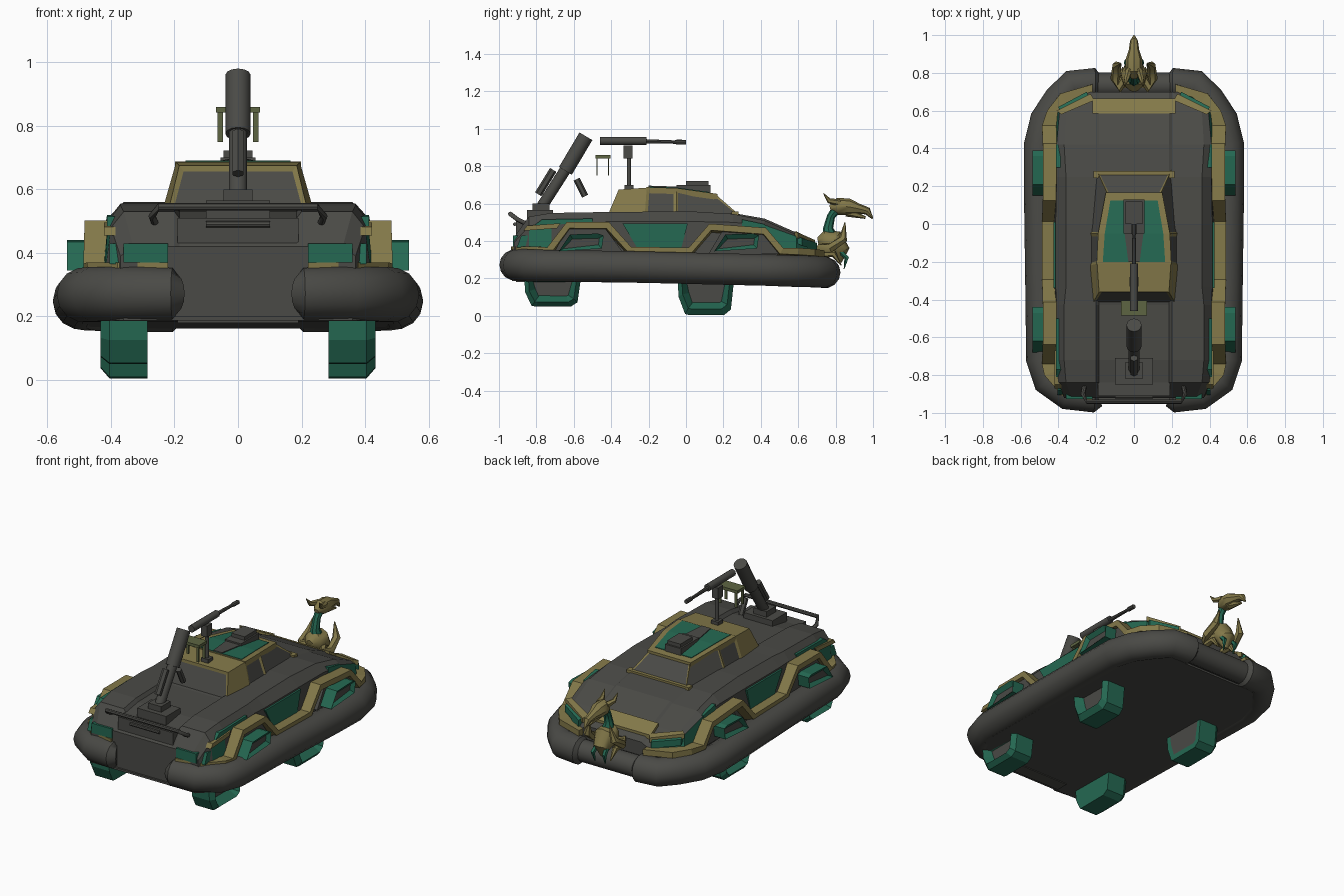
import bpy, bmesh, math
from mathutils import Vector


def material(name, rgb):
    m = bpy.data.materials.new(name)
    m.diffuse_color = (*rgb, 1)
    return m


GREY = material("dark grey", (0.068, 0.068, 0.061))
TAN = material("sand tan", (0.228, 0.190, 0.067))
GREEN = material("deep green", (0.018, 0.140, 0.085))
OLIVE = material("olive", (0.110, 0.130, 0.055))


def make(name, verts, faces, mats, smooth=False, mirror=False):
    me = bpy.data.meshes.new(name)
    me.from_pydata([tuple(v) for v in verts], [], faces)
    bm = bmesh.new()
    bm.from_mesh(me)
    bmesh.ops.recalc_face_normals(bm, faces=bm.faces)
    bm.to_mesh(me)
    bm.free()
    for m in mats:
        me.materials.append(m)
    ob = bpy.data.objects.new(name, me)
    bpy.context.collection.objects.link(ob)
    if smooth:
        bpy.ops.object.select_all(action='DESELECT')
        ob.select_set(True)
        bpy.context.view_layer.objects.active = ob
        bpy.ops.object.shade_smooth_by_angle(angle=math.radians(40))
    if mirror:
        ob.modifiers.new("mirror", 'MIRROR')
    return ob


def loft(name, rings, *mats, **kw):
    """Join equal rings of points and cap both ends."""
    n, k = len(rings[0]), len(rings)
    faces = [(i * n + j, i * n + (j + 1) % n, (i + 1) * n + (j + 1) % n, (i + 1) * n + j)
             for i in range(k - 1) for j in range(n)]
    faces += [tuple(range(n)), tuple(range((k - 1) * n, k * n))]
    return make(name, [p for r in rings for p in r], faces, mats, **kw)


def box(name, x, y, z, mat, **kw):
    ring = [(x[0], y[0]), (x[1], y[0]), (x[1], y[1]), (x[0], y[1])]
    return loft(name, [[(a, b, c) for a, b in ring] for c in z], mat, **kw)


def slab(name, poly, x0, x1, *mats, **kw):
    """Side outline in (y, z) extruded along x."""
    return loft(name, [[(x, y, z) for y, z in poly] for x in (x0, x1)], *mats, **kw)


def plate(name, spine, low, high, mat):
    """Symmetric plate following (half width, y, z) stations."""
    return loft(name, [[(-x, y, z + low), (x, y, z + low), (x, y, z + high), (-x, y, z + high)]
                       for x, y, z in spine], mat)


def tube(name, path, radii, mat, n=10, ref=(0, 0, 1), **kw):
    """Sweep a circle along a path; radii may be one value or one per point."""
    pts = [Vector(p) for p in path]
    if not isinstance(radii, (list, tuple)):
        radii = [radii] * len(pts)
    rings = []
    for i, p in enumerate(pts):
        t = (pts[min(i + 1, len(pts) - 1)] - pts[max(i - 1, 0)]).normalized()
        s = t.cross(Vector(ref)).normalized()
        u = s.cross(t)
        rings.append([p + radii[i] * (s * math.cos(a) + u * math.sin(a))
                      for a in (2 * math.pi * j / n for j in range(n))])
    return loft(name, rings, mat, smooth=True, **kw)


def inset(ob, pick, thickness, depth):
    """Inset the faces chosen by pick(face) -> material index or None."""
    bm = bmesh.new()
    bm.from_mesh(ob.data)
    for f in list(bm.faces):
        idx = pick(f)
        if idx is not None:
            bmesh.ops.inset_individual(bm, faces=[f], thickness=thickness, depth=depth)
            f.material_index = idx
    bm.to_mesh(ob.data)
    bm.free()


X = (1, 0, 0)

# Inflated skirt, rear lobe round the nose to the other rear lobe
half = [(0.195, -0.91, 0.272, 0.06), (0.205, -0.915, 0.272, 0.083), (0.35, -0.897, 0.272, 0.087),
        (0.45, -0.825, 0.27, 0.088), (0.485, -0.72, 0.268, 0.086), (0.49, -0.3, 0.262, 0.086),
        (0.497, 0.2, 0.25, 0.086), (0.497, 0.42, 0.245, 0.086), (0.465, 0.55, 0.24, 0.086),
        (0.395, 0.655, 0.237, 0.086), (0.325, 0.733, 0.234, 0.084), (0.205, 0.742, 0.232, 0.084),
        (0.19, 0.735, 0.232, 0.066), (0.08, 0.735, 0.232, 0.066)]
full = half + [(-x, y, z, r) for x, y, z, r in reversed(half)]
tube("skirt", [p[:3] for p in full], [p[3] for p in full], GREY, n=14)

# Floor under the skirt
plate("floor", [(0.36, -0.93, 0.187), (0.46, -0.83, 0.185), (0.49, -0.7, 0.183), (0.49, 0.45, 0.167),
                (0.40, 0.62, 0.164), (0.30, 0.70, 0.162)], 0, 0.012, GREY)

# Hull: (y, centre z, deck z, deck x, shoulder z, shoulder x, base x)
stations = [(-0.92, 0.42, 0.42, 0.33, 0.39, 0.37, 0.37), (-0.84, 0.51, 0.53, 0.36, 0.48, 0.40, 0.42),
            (-0.72, 0.53, 0.55, 0.37, 0.50, 0.41, 0.425), (-0.43, 0.535, 0.555, 0.37, 0.505, 0.41, 0.425),
            (-0.33, 0.55, 0.555, 0.36, 0.505, 0.415, 0.425), (0.0, 0.56, 0.56, 0.36, 0.505, 0.415, 0.425),
            (0.25, 0.55, 0.545, 0.36, 0.50, 0.41, 0.425), (0.42, 0.52, 0.51, 0.37, 0.485, 0.41, 0.425),
            (0.59, 0.445, 0.435, 0.36, 0.425, 0.395, 0.41), (0.70, 0.37, 0.36, 0.20, 0.34, 0.25, 0.28)]
rings = []
for y, zc, zt, xd, zs, xs, xb in stations:
    r = [(0, zc), (0.185, zc), (0.2, zt), (xd, zt), (xs, zs), (xb, 0.33), (xb, 0.2)]
    r += [(-x, z) for x, z in reversed(r[1:])]
    rings.append([(x, y, z) for x, z in r])
hull = loft("hull", rings, GREY, GREEN)
for f in hull.data.polygons:
    c = f.center
    side = abs(c.x) > 0.3 and 0.34 < c.z < 0.46 and abs(f.normal.z) < 0.6
    if side and (c.y > 0.4 or -0.84 < c.y < -0.72):
        f.material_index = 1

# Green panels on the flanks and a sand bar on the rear shoulder
slab("flank_panel", [(-0.34, 0.495), (-0.25, 0.345), (-0.03, 0.345), (0.01, 0.495)], 0.40, 0.427, GREEN, mirror=True)
slab("fore_panel", [(0.30, 0.47), (0.30, 0.515), (0.42, 0.49), (0.42, 0.45)], 0.39, 0.414, GREEN, mirror=True)
slab("aft_panel", [(-0.81, 0.485), (-0.50, 0.495), (-0.50, 0.52), (-0.77, 0.515)], 0.385, 0.412, GREEN, mirror=True)
slab("aft_bar", [(-0.87, 0.455), (-0.69, 0.468), (-0.67, 0.495), (-0.85, 0.482)], 0.385, 0.422, TAN, mirror=True)
slab("aft_corner", [(-0.905, 0.365), (-0.84, 0.365), (-0.84, 0.43), (-0.88, 0.43)], 0.35, 0.405, GREEN, mirror=True)

# Sand trim rail with two raised arches: (x, y, z, inward x, inward y)
trim = [(0.22, -0.935, 0.35, 0, 1), (0.38, -0.91, 0.35, -0.4, 0.9), (0.475, -0.80, 0.35, -0.9, 0.3),
        (0.487, -0.73, 0.35, -1, 0), (0.483, -0.63, 0.483, -1, 0), (0.483, -0.42, 0.483, -1, 0),
        (0.487, -0.30, 0.35, -1, 0), (0.487, 0.02, 0.345, -1, 0), (0.483, 0.13, 0.473, -1, 0),
        (0.483, 0.42, 0.452, -1, 0), (0.487, 0.51, 0.345, -1, 0), (0.46, 0.60, 0.343, -0.9, -0.4),
        (0.39, 0.69, 0.337, -0.6, -0.8), (0.22, 0.74, 0.33, 0, -1)]
rings = []
for i, (x, y, z, ix, iy) in enumerate(trim):
    p, inn = Vector((x, y, z)), Vector((ix, iy, 0)).normalized()
    t = Vector(trim[min(i + 1, 13)][:3]) - Vector(trim[max(i - 1, 0)][:3])
    up = inn.cross(t).normalized() * 0.02
    inn *= 0.075
    rings.append([p + up * 0.8, p - up, p - up + inn, p + up * 1.5 + inn])
loft("trim_rail", rings, TAN, mirror=True)

# Arch panels, side vents and running pods, per axle
for tag, y0, dz, pod_z in (("rear", -0.57, 0, 0.05), ("front", 0.26, -0.01, 0.005)):
    slab(tag + "_arch_panel", [(y0 - 0.14, 0.33), (y0 - 0.06, 0.475 + dz), (y0 + 0.14, 0.465 + dz),
                               (y0 + 0.24, 0.33)], 0.38, 0.462, GREY, mirror=True)
    vent = slab(tag + "_vent", [(y0 - 0.11, 0.345), (y0 + 0.12, 0.36), (y0 + 0.13, 0.43),
                                (y0 + 0.1, 0.44), (y0 - 0.05, 0.435)], 0.45, 0.538, GREEN, GREY, mirror=True)
    inset(vent, lambda f: 1 if f.normal.x > 0.9 else None, 0.027, -0.02)
    yc = y0 - 0.145 if tag == "rear" else y0 - 0.155
    shape = [(-0.15, 0.22), (-0.145, 0.1), (-0.11, 0.005), (-0.09, 0), (0.1, 0), (0.135, 0.03), (0.155, 0.22)]
    poly = [(yc + a, pod_z + b * (0.2 - pod_z) / 0.2) for a, b in shape]
    small = [(yc + (a - yc) * 0.85, 0.165 + (b - 0.165) * 0.8) for a, b in poly]
    pod = loft(tag + "_pod", [[(0.285, *p) for p in poly], [(0.405, *p) for p in poly],
                              [(0.433, *p) for p in small]], GREEN, GREY, mirror=True)
    inset(pod, lambda f: 1 if f.normal.x > 0.9 else None, 0.035, -0.05)
    if tag == "front":
        inset(pod, lambda f: 1 if f.normal.x < -0.9 else None, 0.035, 0)

# Cabin: (base y, base x, base z, roof y, roof x, roof z)
cab = [(-0.43, 0.225, 0.51, -0.36, 0.185, 0.675), (-0.22, 0.235, 0.545, -0.21, 0.195, 0.685),
       (-0.05, 0.235, 0.545, -0.05, 0.185, 0.68), (0.29, 0.20, 0.535, 0.16, 0.14, 0.648)]
cabin = loft("cabin", [[(bx, by, bz), (rx, ry, rz), (-rx, ry, rz), (-bx, by, bz)]
                       for by, bx, bz, ry, rx, rz in cab], TAN, GREY)


def cabin_rule(front):
    def rule(f):
        c, n = f.calc_center_median(), f.normal
        if abs(n.z) > 0.9 or (c.y > -0.05) != front or (abs(n.x) > 0.6 and c.y < -0.2):
            return None
        return 1
    return rule


inset(cabin, cabin_rule(False), 0.022, -0.006)
inset(cabin, lambda f: cabin_rule(True)(f) if f.material_index == 0 and f.calc_area() > 0.015 else None, 0.012, -0.004)
# Roof: sand rim, green panel split by a grey spine and hatch
plate("roof_rim", [(0.198, -0.21, 0.686), (0.190, -0.05, 0.681), (0.149, 0.168, 0.650)], -0.03, 0.002, TAN)
plate("roof_panel", [(0.165, -0.2, 0.685), (0.155, -0.05, 0.68), (0.125, 0.125, 0.656)], -0.01, 0.006, GREEN)
plate("roof_spine", [(0.03, -0.2, 0.685), (0.05, -0.05, 0.68)], -0.01, 0.011, GREY)
box("roof_hatch", (-0.055, 0.055), (-0.05, 0.13), (0.64, 0.70), GREY)
box("hatch_cap", (-0.045, 0.045), (0.0, 0.12), (0.69, 0.722), GREY)
box("windshield_strip", (-0.215, 0.215), (0.243, 0.28), (0.53, 0.557), TAN)

# Hood nose strip and lamp panels at both ends
slab("nose_strip", [(0.585, 0.43), (0.585, 0.455), (0.665, 0.41), (0.665, 0.37)], -0.22, 0.22, TAN)
loft("nose_lamp", [[(0.24, 0.67, z), (0.39, 0.59, z + 0.03), (0.40, 0.62, z + 0.015), (0.25, 0.70, z - 0.01)]
                   for z in (0.36, 0.4)], GREEN, mirror=True)
loft("lamp_brow", [[(0.21, 0.655, z), (0.385, 0.58, z + 0.035), (0.41, 0.60, z + 0.03), (0.23, 0.69, z - 0.01)]
                   for z in (0.385, 0.415)], TAN, mirror=True)
box("tail_lamp", (0.22, 0.36), (-0.926, -0.89), (0.37, 0.43), GREEN, mirror=True)
box("tail_panel", (-0.19, 0.19), (-0.91, -0.83), (0.18, 0.51), GREY)

# Rear rail and tow handle
rail = [(0.26, -0.85, 0.49), (0.27, -0.90, 0.515), (0.25, -0.94, 0.545)]
tube("rear_rail", rail + [(-x, y, z) for x, y, z in reversed(rail)], 0.012, GREY, n=8)
tube("tow_handle", [(-0.1, -0.915, 0.49), (0.1, -0.915, 0.49)], 0.01, GREY, n=8)

# Mortar on its base plate
box("mortar_base", (-0.1, 0.1), (-0.85, -0.71), (0.51, 0.565), GREY)
box("mortar_foot", (-0.045, 0.045), (-0.82, -0.73), (0.56, 0.60), GREY)
tube("mortar_leg", [(0, -0.78, 0.57), (0, -0.62, 0.82)], 0.03, GREY, ref=X)
tube("mortar_barrel", [(0, -0.645, 0.775), (0, -0.535, 0.96)], 0.04, GREY, n=12, ref=X)
tube("mortar_strut", [(0, -0.79, 0.65), (0, -0.71, 0.78)], 0.02, GREY, n=6, ref=X)
tube("mortar_sight", [(0, -0.585, 0.73), (0, -0.54, 0.64)], 0.018, GREY, n=6, ref=X)

# Roof gun on a post
tube("gun_post", [(0, -0.305, 0.66), (0, -0.305, 0.88)], 0.011, GREY, ref=X)
box("gun_collar", (-0.025, 0.025), (-0.33, -0.28), (0.66, 0.70), GREY)
box("gun_cradle", (-0.022, 0.022), (-0.335, -0.285), (0.84, 0.91), GREY)
tube("gun_body", [(0, -0.46, 0.935), (0, -0.21, 0.935)], 0.022, GREY)
tube("gun_barrel", [(0, -0.23, 0.933), (0, -0.06, 0.929), (0, -0.05, 0.929), (0, 0.0, 0.928)],
     [0.012, 0.009, 0.013, 0.013], GREY, n=8)

# Gunner seat with hanging side straps
box("gunner_seat", (-0.07, 0.07), (-0.485, -0.405), (0.842, 0.86), OLIVE)
for y in (-0.478, -0.418):
    box("seat_strap", (0.047, 0.064), (y, y + 0.006), (0.75, 0.845), OLIVE, mirror=True)

# Creature figurehead: body, neck, head, horns, wings and claws
tube("figure_body", [(0, 0.705, 0.40), (0, 0.735, 0.405), (0, 0.785, 0.39), (0, 0.825, 0.345), (0, 0.82, 0.285)],
     [0.02, 0.055, 0.072, 0.052, 0.012], TAN, n=10, ref=X)
tube("figure_neck", [(0, 0.775, 0.40), (0, 0.76, 0.47), (0, 0.775, 0.53), (0, 0.80, 0.565)],
     [0.05, 0.027, 0.022, 0.025], GREEN, n=8, ref=X)
tube("figure_head", [(0, 0.77, 0.575), (0, 0.81, 0.585), (0, 0.87, 0.583), (0, 0.92, 0.573),
                     (0, 0.97, 0.56), (0, 0.998, 0.52)],
     [0.015, 0.045, 0.045, 0.028, 0.021, 0.004], TAN, n=8, ref=X)
tube("figure_jaw", [(0, 0.86, 0.555), (0, 0.96, 0.525)], [0.025, 0.007], TAN, n=6, ref=X)
tube("figure_horn", [(0.025, 0.82, 0.605), (0.04, 0.765, 0.615), (0.045, 0.735, 0.655)],
     [0.02, 0.014, 0.002], TAN, n=6, ref=X, mirror=True)
tube("figure_wing", [(0.04, 0.79, 0.37), (0.08, 0.72, 0.36), (0.10, 0.77, 0.36), (0.09, 0.84, 0.41),
                     (0.07, 0.85, 0.50)], [0.025, 0.027, 0.026, 0.024, 0.003], TAN, n=6, mirror=True)
tube("figure_claw", [(0.06, 0.72, 0.33), (0.065, 0.79, 0.33), (0.06, 0.83, 0.27)],
     [0.02, 0.018, 0.003], TAN, n=6, ref=X, mirror=True)
tube("figure_feather", [(0.03, 0.81, 0.36), (0.04, 0.86, 0.31), (0.035, 0.845, 0.25)],
     [0.015, 0.014, 0.002], GREEN, n=5, ref=X, mirror=True)
